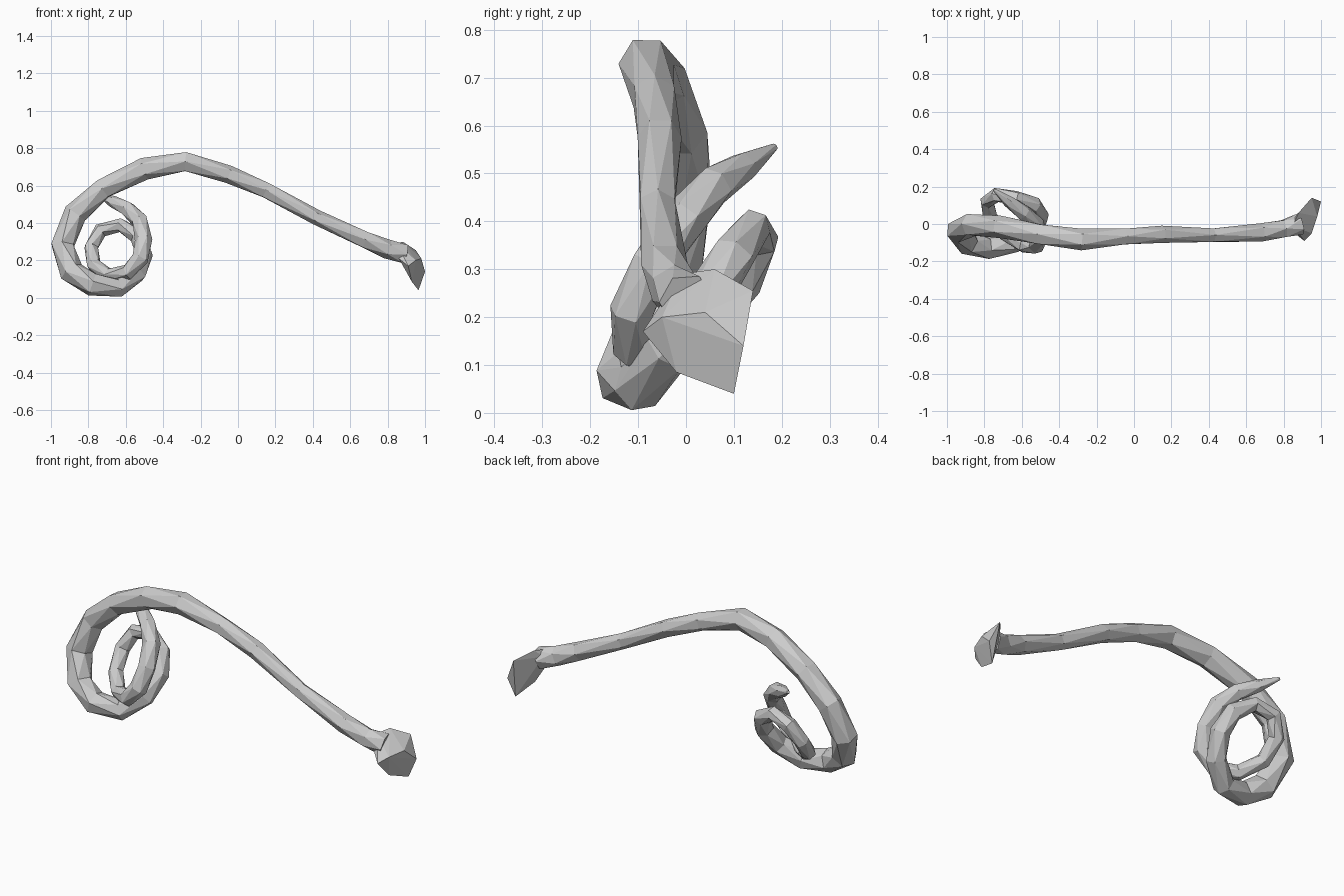
import bpy, bmesh, math
from mathutils import Vector

def finish(bm, name):
    bmesh.ops.recalc_face_normals(bm, faces=bm.faces)
    mesh = bpy.data.meshes.new(name)
    bm.to_mesh(mesh)
    bm.free()
    obj = bpy.data.objects.new(name, mesh)
    bpy.context.collection.objects.link(obj)
    return obj

def tube(name, path, sides=6):
    """Sweep a low-poly ring along (x, y, z, radius) points."""
    bm = bmesh.new()
    pts = [Vector(p[:3]) for p in path]
    normal = Vector((0, 1, 0))
    rings = []
    for i, p in enumerate(pts):
        t = (pts[min(i + 1, len(pts) - 1)] - pts[max(i - 1, 0)]).normalized()
        normal = (normal - t * normal.dot(t)).normalized()
        side = t.cross(normal)
        ring = []
        for k in range(sides):
            a = 2 * math.pi * (k + 0.5 * (i % 2)) / sides
            ring.append(bm.verts.new(p + path[i][3] * (normal * math.cos(a) + side * math.sin(a))))
        rings.append(ring)
    # triangulated staggered bands
    for i in range(len(rings) - 1):
        a, b = rings[i], rings[i + 1]
        for k in range(sides):
            n = (k + 1) % sides
            if i % 2 == 0:
                bm.faces.new((a[k], a[n], b[k]))
                bm.faces.new((a[n], b[n], b[k]))
            else:
                bm.faces.new((a[k], a[n], b[n]))
                bm.faces.new((a[k], b[n], b[k]))
    bm.faces.new(rings[0])
    bm.faces.new(rings[-1])
    return finish(bm, name)

# Long stem, big bend and a corkscrew ending in a pointed tip
tube("tendril", [
    # stem
    (0.89, 0.0, 0.235, 0.058), (0.80, -0.025, 0.26, 0.052),
    (0.68, -0.045, 0.31, 0.049),
    (0.42, -0.06, 0.43, 0.041), (0.15, -0.055, 0.575, 0.046),
    (-0.05, -0.067, 0.66, 0.048), (-0.28, -0.083, 0.728, 0.058),
    # big bend
    (-0.50, -0.055, 0.69, 0.06), (-0.72, -0.015, 0.585, 0.06),
    (-0.87, -0.005, 0.45, 0.064), (-0.938, -0.035, 0.28, 0.067),
    (-0.89, -0.10, 0.14, 0.067), (-0.78, -0.128, 0.07, 0.062),
    (-0.64, -0.10, 0.055, 0.054),
    # rear turn of the coil
    (-0.54, -0.035, 0.13, 0.052), (-0.503, 0.04, 0.235, 0.05),
    (-0.535, 0.10, 0.33, 0.046), (-0.63, 0.14, 0.388, 0.038),
    (-0.735, 0.155, 0.36, 0.04), (-0.785, 0.12, 0.27, 0.039),
    (-0.77, 0.04, 0.175, 0.039), (-0.69, -0.05, 0.12, 0.038),
    # front turn of the coil and tip
    (-0.59, -0.112, 0.137, 0.043), (-0.523, -0.115, 0.21, 0.046),
    (-0.505, -0.07, 0.31, 0.047), (-0.525, 0.0, 0.41, 0.046),
    (-0.59, 0.06, 0.475, 0.042), (-0.67, 0.12, 0.515, 0.032),
    (-0.75, 0.185, 0.555, 0.008)])

# Faceted blunt pad at the far end of the stem
bm = bmesh.new()
for co in [(0.86, -0.05, 0.21), (0.85, 0.02, 0.26), (0.85, -0.01, 0.29),
           (0.91, -0.09, 0.17), (0.95, -0.05, 0.20), (0.88, 0.06, 0.30),
           (0.95, 0.14, 0.255), (1.0, 0.12, 0.14), (0.965, 0.10, 0.04),
           (0.93, -0.02, 0.085), (0.98, 0.04, 0.21)]:
    bm.verts.new(co)
bmesh.ops.convex_hull(bm, input=bm.verts)
finish(bm, "end_pad")
